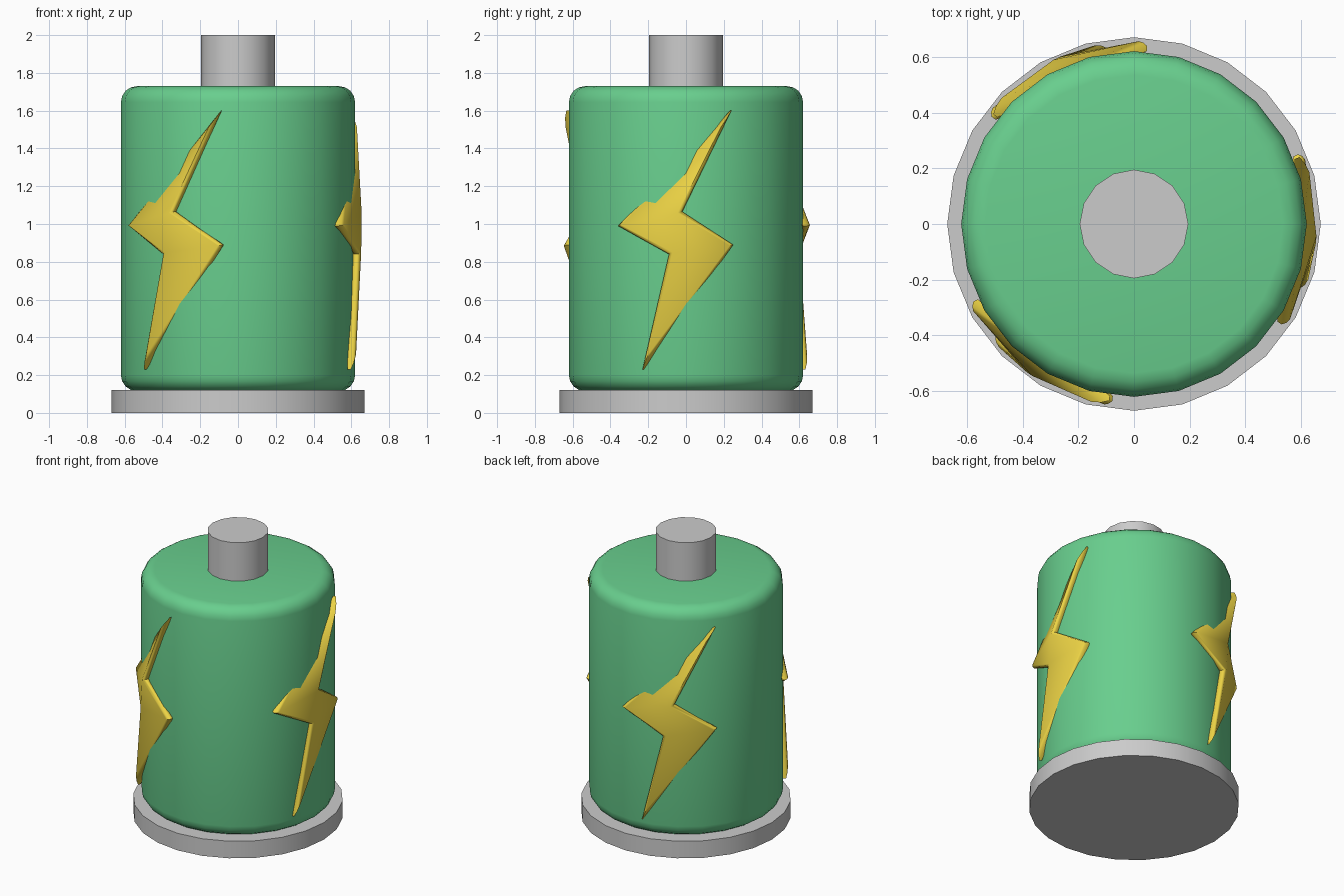
import bpy, bmesh
from math import radians, sin, cos, asin
from mathutils import Vector

if "Cube" in bpy.data.objects:
    bpy.data.objects.remove(bpy.data.objects["Cube"])


def material(name, colour):
    m = bpy.data.materials.new(name)
    m.diffuse_color = colour
    m.use_nodes = True
    m.node_tree.nodes["Principled BSDF"].inputs["Base Color"].default_value = m.diffuse_color
    return m


def finish(name, bm, mat=None, angle=40):
    bmesh.ops.recalc_face_normals(bm, faces=bm.faces)
    me = bpy.data.meshes.new(name)
    bm.to_mesh(me)
    bm.free()
    ob = bpy.data.objects.new(name, me)
    bpy.context.collection.objects.link(ob)
    if mat:
        me.materials.append(mat)
    bpy.context.view_layer.objects.active = ob
    ob.select_set(True)
    bpy.ops.object.shade_smooth_by_angle(angle=radians(angle))
    ob.select_set(False)
    return ob


def cylinder(name, radius, z0, z1, sides, mat=None, bevel=0):
    bm = bmesh.new()
    bmesh.ops.create_cone(bm, cap_ends=True, segments=sides, radius1=radius,
                          radius2=radius, depth=z1 - z0)
    bmesh.ops.translate(bm, verts=bm.verts, vec=(0, 0, (z0 + z1) / 2))
    if bevel:
        rims = [e for e in bm.edges if abs(e.verts[0].co.z - e.verts[1].co.z) < 1e-4]
        bmesh.ops.bevel(bm, geom=rims, offset=bevel, offset_type='OFFSET',
                        segments=4, profile=0.5, affect='EDGES')
    return finish(name, bm, mat)


def inset(points, d):
    # offset a counter-clockwise outline inwards by d
    out = []
    for i, p in enumerate(points):
        a = (p - points[i - 1]).normalized()
        b = (points[(i + 1) % len(points)] - p).normalized()
        na, nb = Vector((-a.y, a.x)), Vector((-b.y, b.x))
        out.append(p + (na + nb) * d / (1 + na.dot(nb)))
    return out


green = material("green", (0.14, 0.62, 0.27, 1))
yellow = material("yellow", (0.85, 0.66, 0.06, 1))

# Battery can, base plate and top terminal
cylinder("base_plate", 0.67, 0, 0.12, 24)
cylinder("battery_body", 0.62, 0.115, 1.73, 24, green, 0.085)
cylinder("top_terminal", 0.195, 1.70, 2.0, 16)

# Lightning bolt: outline as seen from the side, wrapped on the can
R = 0.64
seen = [(0.24, 1.6), (-0.36, 0.99), (-0.09, 0.84),
        (-0.23, 0.23), (0.25, 0.89), (-0.02, 1.065)]
outline = [Vector((R * asin(y / R), z)) for y, z in seen]
rings = [(0.018, 0.605), (0, 0.622), (0, 0.64), (0.008, 0.651), (0.018, 0.656)]
caps = [(0, 1, 5), (1, 2, 5), (5, 2, 4), (2, 3, 4)]

for k in range(3):
    bm = bmesh.new()
    loops = []
    for d, r in rings:
        loop = []
        for p in inset(outline, d):
            a = p.x / R + radians(120 * k)
            loop.append(bm.verts.new((r * cos(a), r * sin(a), p.y)))
        loops.append(loop)
    for low, high in zip(loops, loops[1:]):
        for i in range(6):
            j = (i + 1) % 6
            bm.faces.new((low[i], low[j], high[j], high[i]))
    for loop in (loops[0], loops[-1]):
        for tri in caps:
            bm.faces.new([loop[i] for i in tri])
    finish(f"lightning_bolt_{k + 1}", bm, yellow, 50)
